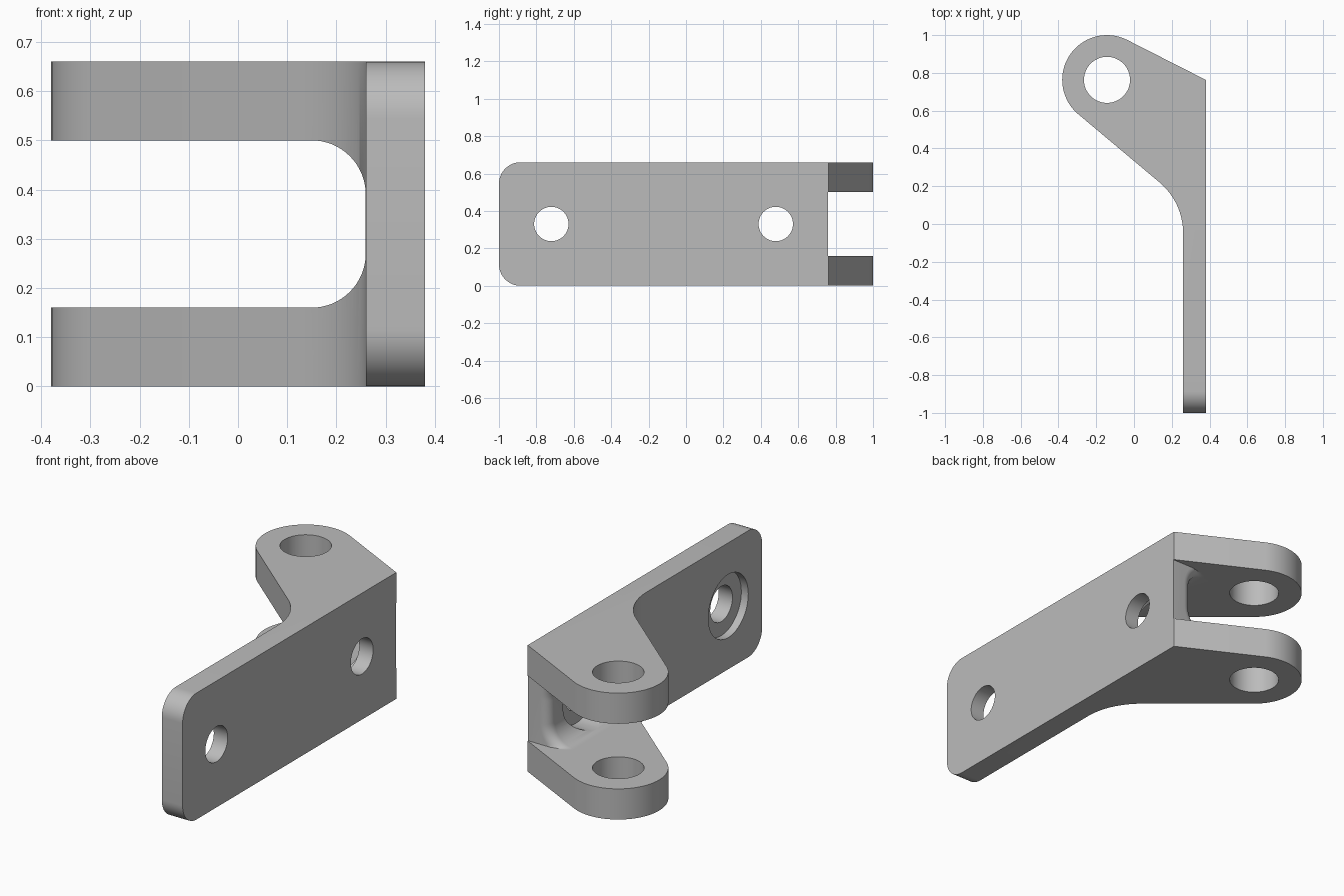
import bpy, bmesh
from math import sin, cos, tan, acos, atan2, hypot, pi, radians, sqrt
from mathutils import Vector

if "Cube" in bpy.data.objects:
    bpy.data.objects.remove(bpy.data.objects["Cube"], do_unlink=True)

HEIGHT, OUTER, INNER = 0.66, 0.38, 0.26
MID = HEIGHT / 2
LUG = 0.16                      # lug thickness
PIN = Vector((-0.143, 0.763))   # hinge pin axis
LUG_R = 0.237
PLATE_END = 0.76


def arc(cx, cy, r, a0, a1, n):
    return [(cx + r * cos(a0 + (a1 - a0) * i / n),
             cy + r * sin(a0 + (a1 - a0) * i / n)) for i in range(n + 1)]


def loft(name, loops):
    """Closed solid through a row of matching loops."""
    bm = bmesh.new()
    rings = [[bm.verts.new(p) for p in loop] for loop in loops]
    n = len(rings[0])
    for a, b in zip(rings, rings[1:]):
        for i in range(n):
            j = (i + 1) % n
            bm.faces.new((a[i], a[j], b[j], b[i]))
    bm.faces.new(rings[0][::-1])
    bm.faces.new(rings[-1])
    bmesh.ops.recalc_face_normals(bm, faces=bm.faces)
    mesh = bpy.data.meshes.new(name)
    bm.to_mesh(mesh)
    bm.free()
    ob = bpy.data.objects.new(name, mesh)
    bpy.context.collection.objects.link(ob)
    return ob


def cut(target, cutter):
    cutter.hide_render = True
    mod = target.modifiers.new("cut", "BOOLEAN")
    mod.operation, mod.solver, mod.object = "DIFFERENCE", "EXACT", cutter
    bpy.context.view_layer.objects.active = target
    bpy.ops.object.modifier_apply(modifier=mod.name)
    bpy.data.objects.remove(cutter, do_unlink=True)


def bolt_cutter(y, r, x0, x1):
    ring = arc(y, MID, r, 0, 2 * pi, 48)[:-1]
    return loft("bolt_cutter", [[(x, a, b) for a, b in ring] for x in (x0, x1)])


# Bracket outline: plate, swept web and rounded lug end
corner = Vector((OUTER, PIN.y))
upper = acos(LUG_R / (corner - PIN).length)
slope = radians(50)
lower = pi + slope
start = PIN + LUG_R * Vector((cos(lower), sin(lower)))
meet_y = start.y - (INNER - start.x) / tan(slope)
sweep_r = 0.35
sweep_y = meet_y - sweep_r * tan(slope / 2)
outline = [(OUTER, -1), tuple(corner)]
outline += arc(PIN.x, PIN.y, LUG_R, upper, lower, 40)
outline += arc(INNER - sweep_r, sweep_y, sweep_r, slope, 0, 16)
outline += [(INNER, -1)]
bracket = loft("hinge_bracket", [[(x, y, z) for x, y in outline] for z in (0, HEIGHT)])

# Rounded corners on the free end of the plate
bm = bmesh.new()
bm.from_mesh(bracket.data)
ends = [e for e in bm.edges if all(v.co.y < -0.99 for v in e.verts)
        and abs(e.verts[0].co.z - e.verts[1].co.z) < 0.01]
bmesh.ops.bevel(bm, geom=ends, offset=0.115, segments=12, profile=0.5, affect="EDGES")
bm.to_mesh(bracket.data)
bm.free()

# Gap between the lugs past the end of the plate
gap = [(-1, PLATE_END), (1, PLATE_END), (1, 2), (-1, 2)]
cut(bracket, loft("gap_cutter", [[(x, y, z) for x, y in gap] for z in (LUG, HEIGHT - LUG)]))


# Slot with filleted inner corners and a rounded mouth
def slot_loop(y, grow):
    r = 0.11
    cx, wall = INNER - r - 0.0005, r + grow
    low = arc(cx, LUG + r, wall, -pi / 2, 0, 16)
    high = arc(cx, HEIGHT - LUG - r, wall, 0, pi / 2, 16)
    pts = [(-1, LUG)] + low + high + [(-1, HEIGHT - LUG)]
    return [(x, y, min(max(z, LUG), HEIGHT - LUG)) for x, z in pts]


mouth = 0.05
loops = [slot_loop(-0.3, 0)]
for i in range(9):
    a = pi / 2 * i / 8
    loops.append(slot_loop(PLATE_END - mouth + mouth * sin(a), mouth * (1 - cos(a))))
loops.append(slot_loop(PLATE_END + 0.05, mouth))
cut(bracket, loft("slot_cutter", loops))

# Pin hole through both lugs
pin_ring = arc(PIN.x, PIN.y, 0.122, 0, 2 * pi, 64)[:-1]
cut(bracket, loft("pin_cutter", [[(x, y, z) for x, y in pin_ring] for z in (-0.1, 0.8)]))

# Bolt holes with counterbores on the inner face
for y in (-0.72, 0.48):
    cut(bracket, bolt_cutter(y, 0.165, 0, INNER + 0.04))
    cut(bracket, bolt_cutter(y, 0.092, 0.1, 0.5))

# Single grey finish
grey = bpy.data.materials.new("plain_grey")
grey.use_nodes = True
colour = (0.5, 0.5, 0.5, 1)
grey.diffuse_color = colour
grey.node_tree.nodes["Principled BSDF"].inputs["Base Color"].default_value = colour
bracket.data.materials.clear()
bracket.data.materials.append(grey)

bpy.ops.object.select_all(action="DESELECT")
bracket.select_set(True)
bpy.context.view_layer.objects.active = bracket
bpy.ops.object.shade_smooth_by_angle(angle=radians(30))
